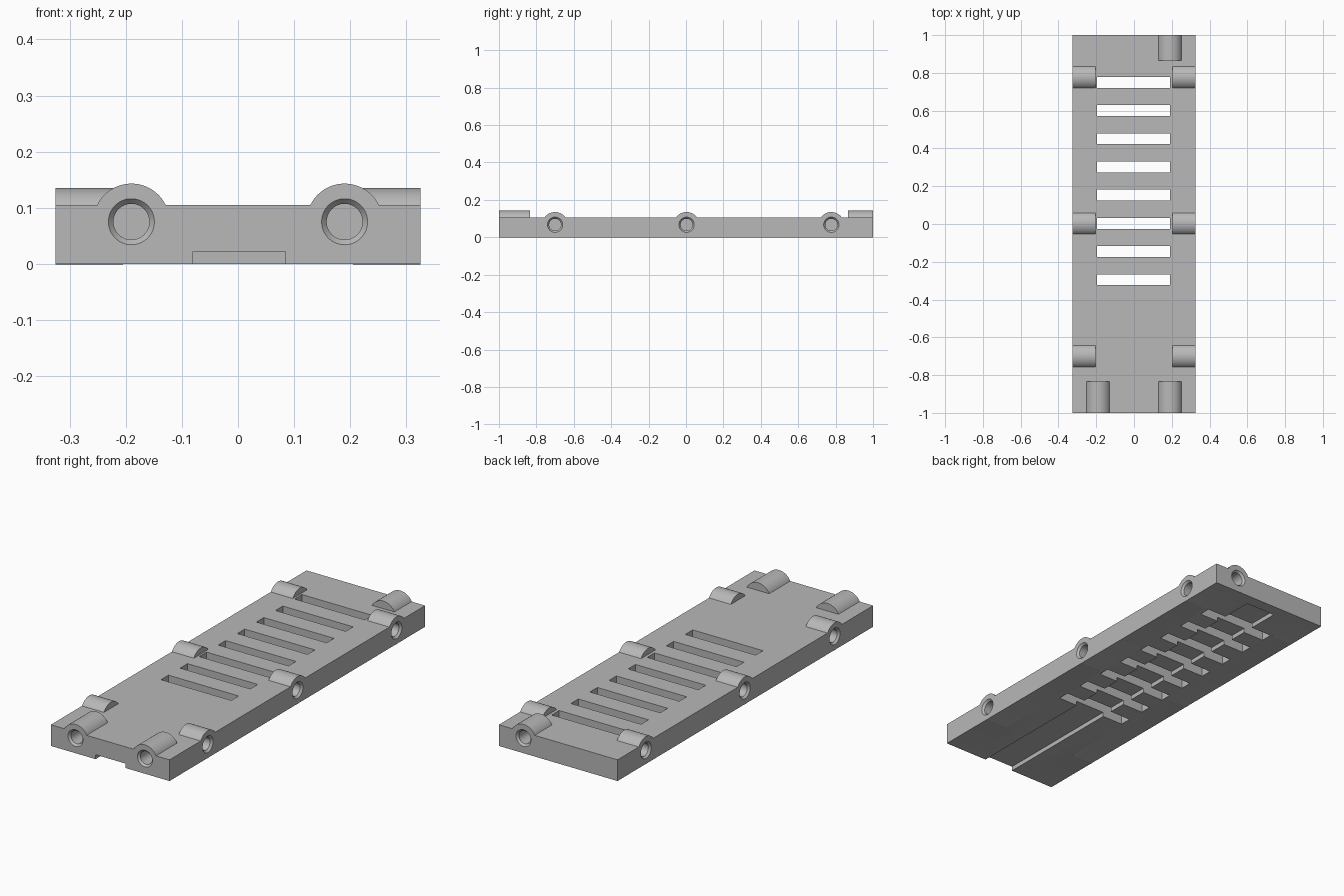
import bpy, bmesh, math
from mathutils import Vector

if "Cube" in bpy.data.objects:
    bpy.data.objects.remove(bpy.data.objects["Cube"], do_unlink=True)

HALF_W, HALF_L, THICK = 0.325, 1.0, 0.105
BOSS_R, RIM_R, BORE_R = 0.068, 0.041, 0.032

grey = bpy.data.materials.new("plain grey")
grey.use_nodes = True
grey.diffuse_color = (0.48, 0.48, 0.48, 1)
grey.node_tree.nodes["Principled BSDF"].inputs["Base Color"].default_value = grey.diffuse_color


def mesh_object(name, bm):
    bmesh.ops.recalc_face_normals(bm, faces=bm.faces)
    mesh = bpy.data.meshes.new(name)
    bm.to_mesh(mesh)
    bm.free()
    mesh.materials.append(grey)
    obj = bpy.data.objects.new(name, mesh)
    bpy.context.collection.objects.link(obj)
    return obj


def box(name, low, high):
    bm = bmesh.new()
    bmesh.ops.create_cube(bm, size=1)
    for v in bm.verts:
        v.co = [a + (b - a) * (c + 0.5) for a, b, c in zip(low, high, v.co)]
    return mesh_object(name, bm)


def turned(name, start, axis, profile, sides=64):
    """Solid of revolution: profile lists (distance along axis, radius)."""
    bm = bmesh.new()
    axis = Vector(axis)
    up = Vector((0, 0, 1))
    across = axis.cross(up)
    rings = []
    for dist, radius in profile:
        ring = []
        for i in range(sides):
            a = math.tau * i / sides
            spoke = across * math.cos(a) + up * math.sin(a)
            ring.append(bm.verts.new(Vector(start) + axis * dist + spoke * radius))
        rings.append(ring)
    for r, s in zip(rings, rings[1:]):
        for i in range(sides):
            j = (i + 1) % sides
            bm.faces.new((r[i], r[j], s[j], s[i]))
    bm.faces.new(rings[0])
    bm.faces.new(rings[-1])
    return mesh_object(name, bm)


def combine(target, tool, operation):
    tool.hide_render = True
    mod = target.modifiers.new("combine", "BOOLEAN")
    mod.operation, mod.solver, mod.object = operation, "EXACT", tool
    bpy.context.view_layer.objects.active = target
    bpy.ops.object.modifier_apply(modifier=mod.name)
    bpy.data.objects.remove(tool, do_unlink=True)


# Flat plate
plate = box("slotted_plate", (-HALF_W, -HALF_L, 0), (HALF_W, HALF_L, THICK))

# Sockets: mouth position, inward direction, boss length
sockets = [((x, -HALF_L, 0.075), (0, 1, 0), 0.165) for x in (-0.19, 0.19)]
sockets.append(((0.19, HALF_L, 0.075), (0, -1, 0), 0.135))
for y in (-0.70, 0.003, 0.777):
    for side in (-1, 1):
        sockets.append(((side * HALF_W, y, 0.067), (-side, 0, 0), 0.12))

# Rounded bosses over the sockets
for mouth, axis, length in sockets:
    combine(plate, turned("boss", mouth, axis, [(0, BOSS_R), (length, BOSS_R)]), "UNION")

# Blind holes with chamfered mouths
for mouth, axis, length in sockets:
    profile = [(-0.01, RIM_R), (0, RIM_R), (0.01, BORE_R), (length - 0.02, BORE_R)]
    combine(plate, turned("hole_cutter", mouth, axis, profile), "DIFFERENCE")

# Row of slots through the plate
for i in range(8):
    y = 0.75 - 0.1493 * i
    combine(plate, box("slot_cutter", (-0.195, y - 0.029, -0.1), (0.19, y + 0.029, 0.3)), "DIFFERENCE")

# Shallow channel underneath, open at the front
combine(plate, box("channel_cutter", (-0.08, -1.1, -0.1), (0.085, 0.94, 0.022)), "DIFFERENCE")

# Smooth curved faces, sharp edges
bpy.ops.object.select_all(action="DESELECT")
plate.select_set(True)
bpy.context.view_layer.objects.active = plate
bpy.ops.object.shade_smooth_by_angle(angle=math.radians(30))
